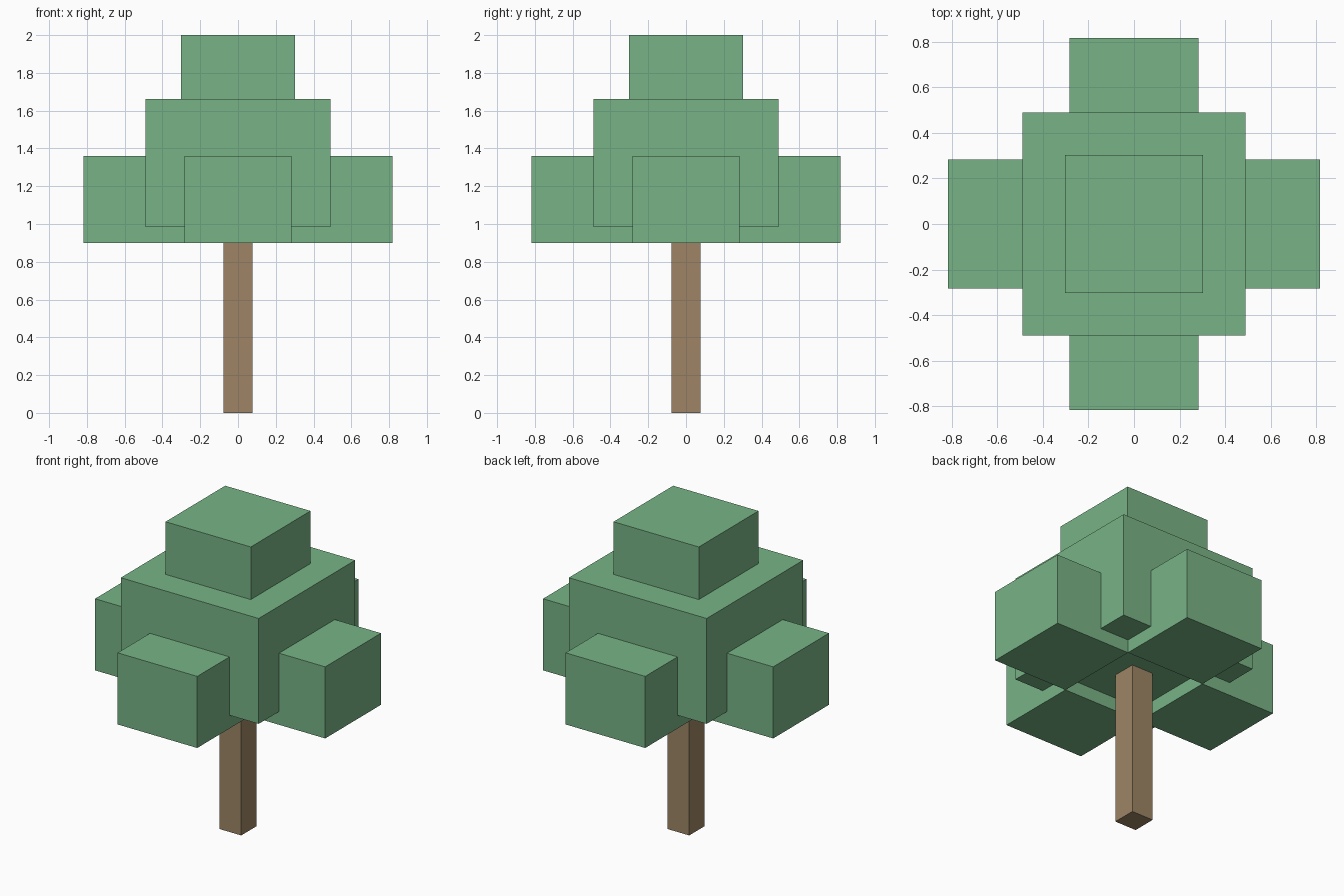
import bpy

cube = bpy.data.objects.get("Cube")
if cube:
    bpy.data.objects.remove(cube, do_unlink=True)


def make_material(name, rgb):
    mat = bpy.data.materials.new(name)
    mat.use_nodes = True
    colour = (*rgb, 1.0)
    mat.diffuse_color = colour
    mat.node_tree.nodes["Principled BSDF"].inputs["Base Color"].default_value = colour
    return mat


def box(name, low, high, mat):
    """Flat-shaded box between two opposite corners."""
    centre = [(a + b) / 2 for a, b in zip(low, high)]
    size = [b - a for a, b in zip(low, high)]
    bpy.ops.mesh.primitive_cube_add(size=1, location=centre)
    obj = bpy.context.object
    obj.name = name
    obj.scale = size
    bpy.ops.object.transform_apply(location=False, rotation=False, scale=True)
    obj.data.materials.append(mat)
    return obj


leaf = make_material("leaf green", (0.188, 0.456, 0.238))
bark = make_material("bark brown", (0.342, 0.235, 0.133))

# Trunk, reaching up to the underside of the main foliage
box("trunk", (-0.077, -0.077, 0), (0.077, 0.077, 0.985), bark)

# Stacked foliage
box("foliage_middle", (-0.49, -0.49, 0.985), (0.49, 0.49, 1.662), leaf)
box("foliage_top", (-0.303, -0.303, 1.662), (0.303, 0.303, 2.0), leaf)

# Four side clumps, leaving a shallow square recess around the trunk
inner, outer, half = 0.283, 0.818, 0.283
bottom, top = 0.9, 1.36
for side, sign in (("left", 1), ("right", -1)):
    a, b = sorted((sign * inner, sign * outer))
    box("foliage_" + side, (a, -half, bottom), (b, half, top), leaf)
for side, sign in (("back", 1), ("front", -1)):
    a, b = sorted((sign * inner, sign * outer))
    box("foliage_" + side, (-half, a, bottom), (half, b, top), leaf)
